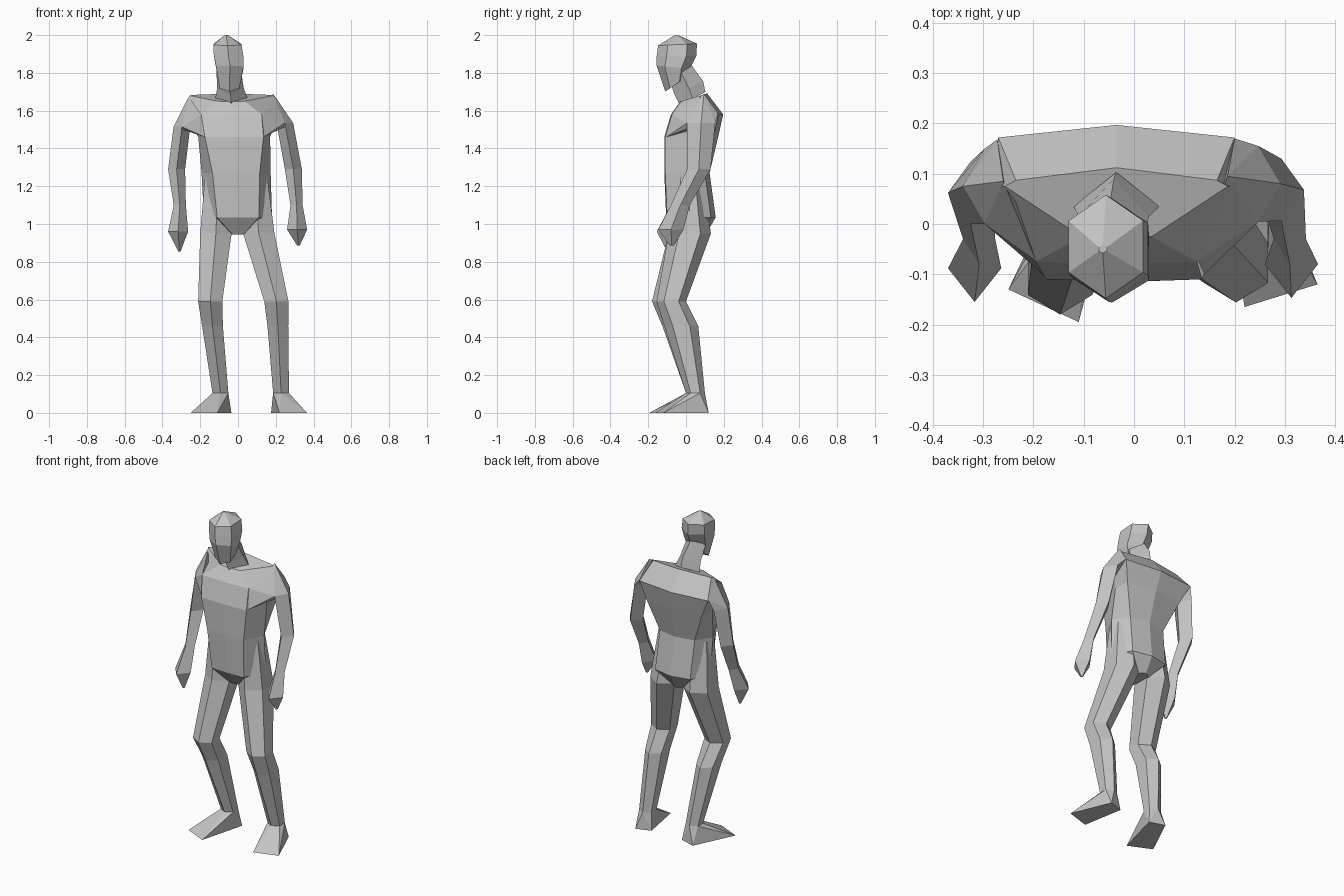
import bpy
import bmesh
from math import cos, sin, pi
from mathutils import Vector

default_cube = bpy.data.objects.get("Cube")
if default_cube:
    bpy.data.objects.remove(default_cube, do_unlink=True)

# One plain grey for the whole figure
grey = bpy.data.materials.new("plain_grey")
grey.use_nodes = True
colour = (0.55, 0.55, 0.55, 1)
grey.diffuse_color = colour
grey.node_tree.nodes["Principled BSDF"].inputs["Base Color"].default_value = colour


def finish(name, bm):
    """Turn a bmesh into a flat shaded grey object."""
    bmesh.ops.recalc_face_normals(bm, faces=bm.faces[:])
    mesh = bpy.data.meshes.new(name)
    bm.to_mesh(mesh)
    bm.free()
    mesh.materials.append(grey)
    part = bpy.data.objects.new(name, mesh)
    bpy.context.scene.collection.objects.link(part)
    return part


def loft(name, sections):
    """Skin a stack of equally sized point loops and cap both ends."""
    bm = bmesh.new()
    loops = [[bm.verts.new(point) for point in section] for section in sections]
    for lower, upper in zip(loops, loops[1:]):
        count = len(lower)
        for i in range(count):
            j = (i + 1) % count
            bm.faces.new((lower[i], lower[j], upper[j], upper[i]))
    bm.faces.new(loops[0])
    bm.faces.new(loops[-1])
    return finish(name, bm)


def hull(name, points):
    """Wrap a few corner points in a convex solid."""
    bm = bmesh.new()
    for point in points:
        bm.verts.new(point)
    bmesh.ops.convex_hull(bm, input=bm.verts[:])
    return finish(name, bm)


def ring(centre, size, slope=0, sides=6):
    """Section with ridges at front and back, optionally tilted."""
    x, y, z = centre
    half_width, half_depth = size
    angles = [2 * pi * i / sides - pi / 2 for i in range(sides)]
    widest = max(cos(angle) for angle in angles)
    points = []
    for angle in angles:
        along = half_depth * sin(angle)
        across = half_width * cos(angle) / widest
        points.append(Vector((x + across, y + along, z + slope * along)))
    return points


def limb(name, path, sizes, sides):
    return loft(name, [ring(c, s, sides=sides) for c, s in zip(path, sizes)])


def body_section(x, z, side, front, back, y_front, y_side, y_back, tilt=0):
    """Eight sided trunk section with a flat chest and a slight spine ridge."""
    outline = [(-front, y_front), (0, y_front - .005), (front, y_front),
               (side, y_side), (back, y_back), (0, y_back + .025),
               (-back, y_back), (-side, y_side)]
    return [(x + px, py, z + tilt * (py - y_side)) for px, py in outline]


# Trunk, from crotch to shoulder line
loft("torso", [
    body_section(0, .945, .05, .03, .04, -.04, .02, .08),
    body_section(0, 1.035, .18, .11, .12, -.1, .02, .132),
    body_section(-.01, 1.27, .183, .125, .12, -.11, .01, .1),
    body_section(-.02, 1.46, .19, .155, .19, -.11, .04, .145),
    body_section(-.035, 1.58, .25, .16, .235, -.075, .07, .172),
    body_section(-.035, 1.68, .222, .07, .2, -.025, .075, .087, .3),
])

# Diamond shaped neck leaning forward into the head
loft("neck", [
    ring((-.035, .035, 1.665), (.085, .068), .5, 4),
    ring((-.04, .015, 1.72), (.07, .075), .5, 4),
    ring((-.05, -.035, 1.82), (.065, .065), .3, 4),
])

# Head, from chin to crown
loft("head", [
    ring((-.045, -.06, 1.735), (.052, .05), .68),
    ring((-.043, -.068, 1.83), (.073, .088), -.1),
    ring((-.05, -.05, 1.89), (.078, .105)),
    ring((-.056, -.045, 1.95), (.074, .103), .05),
    ring((-.062, -.05, 2), (.008, .008)),
])

# Diamond section arms share sizes and differ in pose
arm_sizes = [(.044, .075), (.045, .062), (.032, .05), (.053, .067), (.006, .01)]
arm_paths = {
    "right_arm": [(-.297, .075, 1.515), (-.325, .062, 1.29), (-.308, -.03, 1.1),
                  (-.317, -.088, .96), (-.31, -.09, .855)],
    "left_arm": [(.248, .08, 1.535), (.293, .068, 1.29), (.31, -.03, 1.1),
                 (.313, -.08, .97), (.32, -.075, .885)],
}
for name, path in arm_paths.items():
    limb(name, path, arm_sizes, 4)

# Shoulders: top of shoulder, back ridge, chest corner and upper chest
shoulder_corners = {
    "right_shoulder": [(-.26, .085, 1.675), (-.272, .168, 1.58),
                       (-.175, -.105, 1.46), (-.195, -.073, 1.58)],
    "left_shoulder": [(.186, .095, 1.69), (.2, .17, 1.585),
                      (.135, -.105, 1.46), (.125, -.073, 1.58)],
}
for (name, corners), path in zip(shoulder_corners.items(), arm_paths.values()):
    hull(name, ring(path[0], arm_sizes[0], sides=4) + [Vector(c) for c in corners])

# Legs share section sizes, start inside the hips and differ in pose
leg_sizes = [(.07, .075), (.083, .112), (.064, .078), (.055, .09), (.042, .05)]
leg_paths = {
    "right_leg": [(-.105, .01, 1.25), (-.117, .02, .95), (-.147, -.102, .59),
                  (-.135, -.035, .46), (-.093, .05, .105)],
    "left_leg": [(.085, .01, 1.25), (.11, .02, .95), (.203, -.078, .59),
                 (.211, -.025, .46), (.228, .05, .105)],
}
for name, path in leg_paths.items():
    limb(name, path, leg_sizes, 6)

# Wedge feet, splayed outwards
soles = {
    "right_foot": [(-.25, -.13, 0), (-.11, -.195, 0), (-.035, .09, 0), (-.13, .12, 0)],
    "left_foot": [(.365, -.12, 0), (.22, -.165, 0), (.175, .09, 0), (.265, .12, 0)],
}
for (name, sole), path in zip(soles.items(), leg_paths.values()):
    hull(name, ring(path[-1], leg_sizes[-1]) + [Vector(p) for p in sole])
